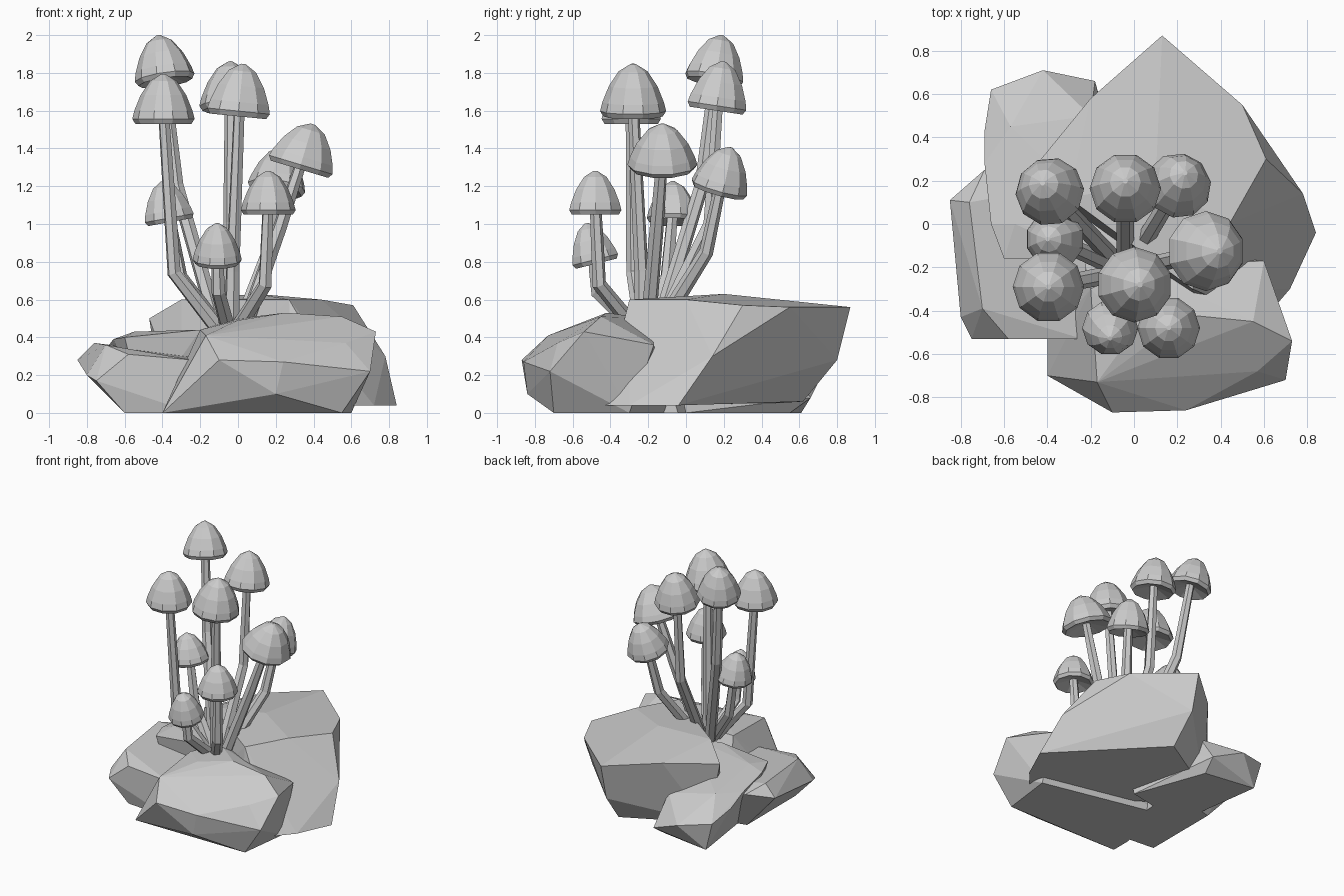
import bpy, bmesh, math
from mathutils import Vector

if "Cube" in bpy.data.objects:
    bpy.data.objects.remove(bpy.data.objects["Cube"], do_unlink=True)

# One plain stone grey for everything
GREY = (.6, .6, .6, 1)
grey = bpy.data.materials.new("plain_grey")
grey.use_nodes = True
grey.diffuse_color = GREY
grey.node_tree.nodes["Principled BSDF"].inputs["Base Color"].default_value = GREY


def finish(bm, name):
    bmesh.ops.recalc_face_normals(bm, faces=bm.faces)
    mesh = bpy.data.meshes.new(name)
    bm.to_mesh(mesh)
    bm.free()
    mesh.materials.append(grey)
    obj = bpy.data.objects.new(name, mesh)
    bpy.context.collection.objects.link(obj)


def boulder(name, crown, waist, foot, ground):
    """Faceted hull around crown and waist corners and a level footprint."""
    bm = bmesh.new()
    for corner in crown + waist + [(x, y, ground) for x, y in foot]:
        bm.verts.new(corner)
    bmesh.ops.convex_hull(bm, input=bm.verts)
    loose = [v for v in bm.verts if not v.link_faces]
    bmesh.ops.delete(bm, geom=loose, context='VERTS')
    bmesh.ops.dissolve_limit(bm, angle_limit=math.radians(4),
                             verts=bm.verts, edges=bm.edges)
    finish(bm, name)


def ring(bm, centre, axis, radius, sides):
    turn = axis.to_track_quat('Z', 'Y')
    angles = [math.tau * i / sides for i in range(sides)]
    return [bm.verts.new(centre + turn @ Vector((math.cos(a), math.sin(a), 0)) * radius)
            for a in angles]


def skin(bm, rings, name):
    """Join successive rings with quads and close both ends."""
    for low, high in zip(rings, rings[1:]):
        for i in range(len(low)):
            bm.faces.new((low[i - 1], low[i], high[i], high[i - 1]))
    bm.faces.new(rings[0])
    bm.faces.new(rings[-1])
    finish(bm, name)


def cap_profile():
    """Radius and height fractions: hollow underside, lip, pointed dome."""
    profile = [(.2, .14), (.9, 0)]
    for step in range(5):
        angle = math.pi / 2 * step / 4.2
        profile.append((math.cos(angle), .1 + .9 * math.sin(angle) ** 1.65))
    return profile


ROOT = Vector((-.04, -.22, .45))


def mushroom(name, x, y, z, radius, knee, spread, lean_x=0, lean_y=0, squat=1.6):
    """Cap at x, y, z; the stalk bends at knee height after part of its spread."""
    centre = Vector((x, y, z))
    axis = Vector((lean_x, lean_y, 1)).normalized()
    height = radius * squat

    # Stalk: six sides, tapering, running out from the shared root
    tip = centre + axis * height * .3
    start = ROOT.lerp(Vector((x, y, ROOT.z)), .2)
    bend = start.lerp(tip, spread)
    bend.z = knee
    path = [start, bend, bend.lerp(tip, .5), tip]
    bm = bmesh.new()
    rings = []
    last = len(path) - 1
    for i, point in enumerate(path):
        along = path[min(i + 1, last)] - path[max(i - 1, 0)]
        rings.append(ring(bm, point, along, .042 - .012 * i / last, 6))
    skin(bm, rings, name + "_stalk")

    # Cap: ten sides, tipped along its axis
    bm = bmesh.new()
    rings = [ring(bm, centre + axis * h * height, axis, r * radius, 10)
             for r, h in cap_profile()]
    skin(bm, rings, name + "_cap")


# Boulders
boulder("back_boulder",
        crown=[(.13, .87, .56), (.5, .55, .56), (.61, .3, .57), (.44, 0, .6),
               (.27, -.3, .6), (.1, .2, .63), (-.3, .12, .6), (-.47, .25, .5),
               (-.2, .58, .56)],
        waist=[(.13, .8, .28), (.78, .14, .3), (.15, .62, .06)],
        foot=[(.84, -.04), (.72, -.3), (.6, -.44), (.3, -.4), (-.3, 0), (-.4, .3)],
        ground=.04)
boulder("front_boulder",
        crown=[(-.17, -.73, .41), (.57, -.68, .37), (.73, -.54, .43), (0, -.5, .49),
               (.25, -.42, .53), (.55, -.45, .51), (.6, -.17, .36), (-.2, -.3, .44),
               (0, -.2, .5)],
        waist=[(-.1, -.87, .28), (.24, -.86, .27), (.7, -.72, .22), (.2, -.84, .1)],
        foot=[(-.4, -.54), (-.4, -.7), (.55, -.7), (.6, -.3), (-.3, -.1)],
        ground=0)
boulder("side_boulder",
        crown=[(-.76, .1, .37), (-.69, .25, .32), (-.7, -.39, .36), (-.58, -.53, .31),
               (-.24, -.53, .28), (-.2, .2, .3)],
        waist=[(-.85, .11, .28), (-.8, -.43, .2), (-.75, -.53, .17)],
        foot=[(-.24, -.53), (-.6, -.5), (-.6, .1), (-.2, .2)],
        ground=0)
boulder("rear_slab",
        crown=[(-.57, .45, .37), (-.55, 0, .43), (-.6, -.16, .4), (0, -.1, .44),
               (-.2, -.16, .44), (-.2, .5, .3)],
        waist=[(-.66, .62, .22), (-.42, .71, .18), (-.18, .66, .08), (-.69, .43, .28),
               (-.69, .28, .35), (-.66, 0, .39)],
        foot=[(-.6, .61), (-.2, .55), (-.5, -.1), (0, 0)],
        ground=0)

# Mushrooms, tall ones first
mushroom("tallest", x=-.385, y=.145, z=1.75, radius=.16, knee=1.2, spread=.75,
         lean_x=-.15, lean_y=.18)
mushroom("left_tall", x=-.395, y=-.29, z=1.53, radius=.165, knee=.74, spread=.8)
mushroom("back_tall", x=-.04, y=.16, z=1.6, radius=.165, knee=1, spread=.85, lean_y=.15)
mushroom("centre_tall", x=0, y=-.28, z=1.57, radius=.175, knee=.75, spread=.1, lean_x=.1)
mushroom("back_right", x=.2, y=.17, z=1.17, radius=.155, knee=.85, spread=.75,
         lean_x=.15, lean_y=.28)
mushroom("right_broad", x=.325, y=-.125, z=1.29, radius=.185, knee=.98, spread=.6,
         lean_x=.3, squat=1.35)
mushroom("front_right", x=.16, y=-.48, z=1.05, radius=.145, knee=.68, spread=.9)
mushroom("front_small", x=-.11, y=-.475, z=.79, radius=.13, knee=.64, spread=.9,
         lean_y=-.25, squat=1.7)
mushroom("left_small", x=-.36, y=-.07, z=1.01, radius=.138, knee=.72, spread=.75,
         lean_x=-.18)
